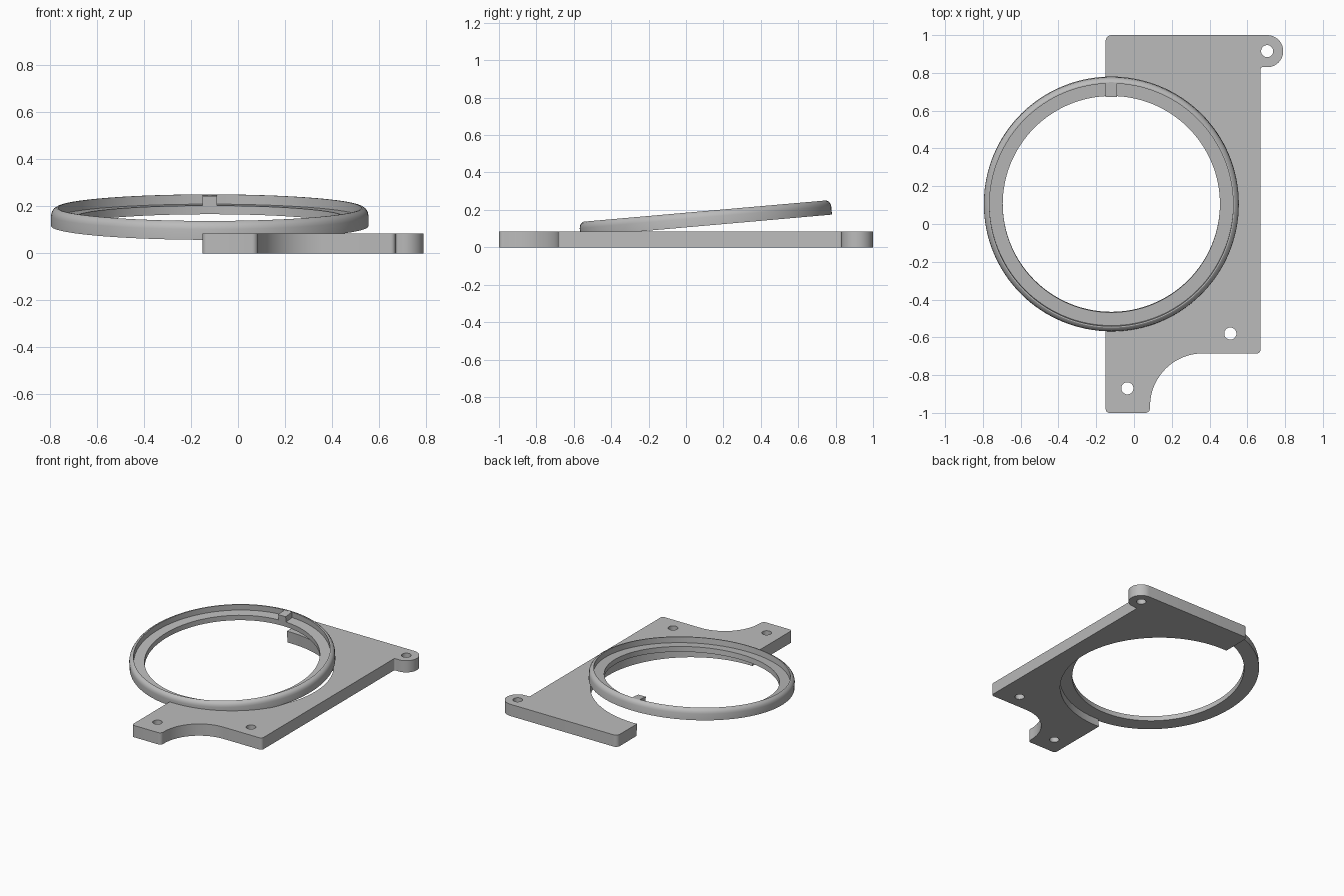
import bpy, bmesh, math
from mathutils import Vector, Matrix

cube = bpy.data.objects.get("Cube")
if cube:
    bpy.data.objects.remove(cube, do_unlink=True)

gray = bpy.data.materials.new("plain gray")
gray.use_nodes = True
COLOR = (0.5, 0.5, 0.5, 1)
gray.diffuse_color = COLOR
gray.node_tree.nodes["Principled BSDF"].inputs["Base Color"].default_value = COLOR

THICK = 0.085
# Frame of the tilted ring: base centre, raised toward the back
TILT = Matrix.Translation((-0.12, 0.108, 0.116)) @ Matrix.Rotation(math.radians(5), 4, 'X')


def make_object(name, bm):
    bmesh.ops.recalc_face_normals(bm, faces=bm.faces)
    mesh = bpy.data.meshes.new(name)
    bm.to_mesh(mesh)
    bm.free()
    mesh.materials.append(gray)
    obj = bpy.data.objects.new(name, mesh)
    bpy.context.collection.objects.link(obj)
    return obj


def select_only(obj):
    bpy.ops.object.select_all(action='DESELECT')
    obj.select_set(True)
    bpy.context.view_layer.objects.active = obj


def fillet(prev, corner, nxt, r):
    """Arc points replacing one corner, convex or concave."""
    a, b = (prev - corner).normalized(), (nxt - corner).normalized()
    half = a.angle(b) / 2
    start, end = (corner + d * r / math.tan(half) for d in (a, b))
    centre = corner + (a + b).normalized() * r / math.sin(half)
    steps = 28 if r > 0.2 else 14 if r > 0.05 else 6
    u, v = start - centre, end - centre
    span = u.angle(v)
    return [centre + (u * math.sin(span * (1 - k / steps)) + v * math.sin(span * k / steps)) / math.sin(span)
            for k in range(steps + 1)]


def cut(target, radius, matrix, segments):
    """Subtract a long cylinder from the target."""
    bm = bmesh.new()
    bmesh.ops.create_cone(bm, cap_ends=True, segments=segments, radius1=radius,
                          radius2=radius, depth=1, matrix=matrix)
    cutter = make_object("cutter", bm)
    cutter.hide_render = True
    mod = target.modifiers.new("cut", 'BOOLEAN')
    mod.operation = 'DIFFERENCE'
    mod.solver = 'EXACT'
    mod.object = cutter
    select_only(target)
    bpy.ops.object.modifier_apply(modifier=mod.name)
    bpy.data.objects.remove(cutter, do_unlink=True)


# Mounting plate: corners as x, y, fillet radius (ear at the back, scoop at the front)
corners = [(-0.15, -1, 0.02), (0.085, -1, 0.025), (0.085, -0.685, 0.28), (0.67, -0.685, 0.02),
           (0.67, 0.83, 0.01), (0.79, 0.83, 0.0849), (0.79, 1, 0.0849), (-0.15, 1, 0.03)]
points = [Vector(c[:2]) for c in corners]
outline = []
for i, c in enumerate(corners):
    outline += fillet(points[i - 1], points[i], points[(i + 1) % len(points)], c[2])
bm = bmesh.new()
face = bm.faces.new([bm.verts.new((p.x, p.y, 0)) for p in outline])
top = bmesh.ops.extrude_face_region(bm, geom=[face])["geom"]
bmesh.ops.translate(bm, vec=(0, 0, THICK), verts=[g for g in top if isinstance(g, bmesh.types.BMVert)])
plate = make_object("mounting_plate", bm)

# Ring opening and screw holes
cut(plate, 0.66, TILT, 128)
for x, y in [(0.705, 0.915), (0.51, -0.58), (-0.035, -0.87)]:
    cut(plate, 0.032, Matrix.Translation((x, y, 0)), 32)

# Tilted ring with an inner ledge and a rounded outer lip
profile = [(0.575, 0), (0.675, 0), (0.675, 0.045), (0.672, 0.059), (0.664, 0.071),
           (0.652, 0.078), (0.645, 0.078), (0.645, 0.037), (0.575, 0.037)]
bm = bmesh.new()
verts = [bm.verts.new((r, 0, z)) for r, z in profile]
edges = [bm.edges.new((verts[i - 1], verts[i])) for i in range(len(verts))]
bmesh.ops.spin(bm, geom=verts + edges, cent=(0, 0, 0), axis=(0, 0, 1),
               angle=math.tau, steps=128, use_merge=True)
bmesh.ops.remove_doubles(bm, verts=bm.verts, dist=0.0001)
bm.transform(TILT)
ring = make_object("tilted_ring", bm)

# Locating key on the ledge at the back of the ring
bm = bmesh.new()
bmesh.ops.create_cube(bm, size=1, matrix=TILT @ Matrix.Translation((0, 0.611, 0.055))
                      @ Matrix.Diagonal((0.06, 0.074, 0.044, 1)))
key = make_object("locating_key", bm)

for obj in (plate, ring):
    select_only(obj)
    bpy.ops.object.shade_smooth_by_angle(angle=math.radians(30))
